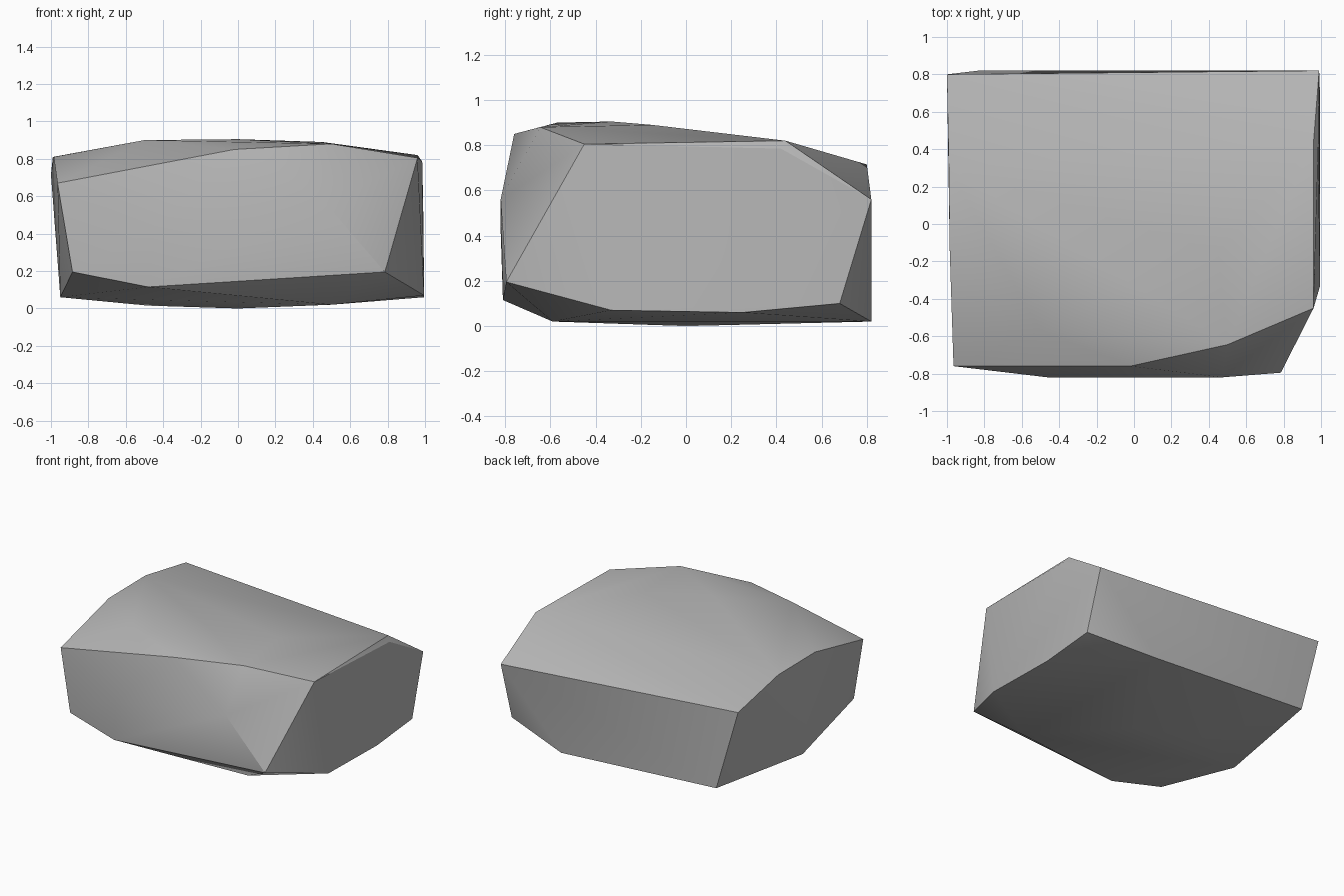
import bpy
import bmesh
import math

default_cube = bpy.data.objects.get("Cube")
if default_cube:
    bpy.data.objects.remove(default_cube, do_unlink=True)


def make_material(name, colour):
    """Plain matte material with one flat colour."""
    material = bpy.data.materials.new(name)
    material.use_nodes = True
    material.diffuse_color = colour
    shader = material.node_tree.nodes["Principled BSDF"]
    shader.inputs["Base Color"].default_value = colour
    shader.inputs["Roughness"].default_value = 0.9
    return material


def make_hull(name, corners, material, sharp_angle):
    """Wrap the corners in a convex skin with crisp cleaved edges."""
    mesh = bpy.data.meshes.new(name)
    bm = bmesh.new()
    for corner in corners:
        bm.verts.new(corner)
    hull = bmesh.ops.convex_hull(bm, input=bm.verts[:])
    leftovers = {v for v in hull["geom_interior"] + hull["geom_unused"]
                 if isinstance(v, bmesh.types.BMVert) and v.is_valid}
    bmesh.ops.delete(bm, geom=list(leftovers), context="VERTS")
    bmesh.ops.recalc_face_normals(bm, faces=bm.faces[:])
    bm.to_mesh(mesh)
    bm.free()
    mesh.materials.append(material)
    obj = bpy.data.objects.new(name, mesh)
    bpy.context.collection.objects.link(obj)
    bpy.ops.object.select_all(action="DESELECT")
    obj.select_set(True)
    bpy.context.view_layer.objects.active = obj
    bpy.ops.object.shade_smooth_by_angle(angle=math.radians(sharp_angle))
    return obj


# Gently domed top
crown = [(-.5, -.57, .9), (0, -.33, .905), (.45, -.15, .89)]

# Rim around the top, from front right round to the left side
front_rim = [(-.965, -.76, .67), (-.02, -.76, .85), (.5, -.645, .88), (.96, -.45, .805)]
side_rim = [(.96, .44, .82), (.985, .42, .785), (-.99, .3, .81), (-.985, -.15, .81)]
back_rim = [(-1, .8, .715), (.99, .82, .56)]

# Bulge of the front face
front_bulge = [(-.46, -.82, .42), (.47, -.82, .56)]

# Lower edge where the sides meet the underside
front_foot = [(-.885, -.76, .195), (-.48, -.81, .115), (.785, -.795, .195)]
side_foot = [(.995, -.33, .07), (.995, .25, .06), (.995, .68, .1), (-.95, -.05, .06)]
back_foot = [(-.83, .82, .1), (.48, .82, .02)]

# Shallow underside
underside = [(.5, -.59, .02), (0, 0, 0), (-.48, .2, .015)]

stone = make_material("stone_grey", (.47, .47, .47, 1))
make_hull(
    "rock",
    crown + front_rim + side_rim + back_rim + front_bulge
    + front_foot + side_foot + back_foot + underside,
    stone,
    sharp_angle=30,
)
